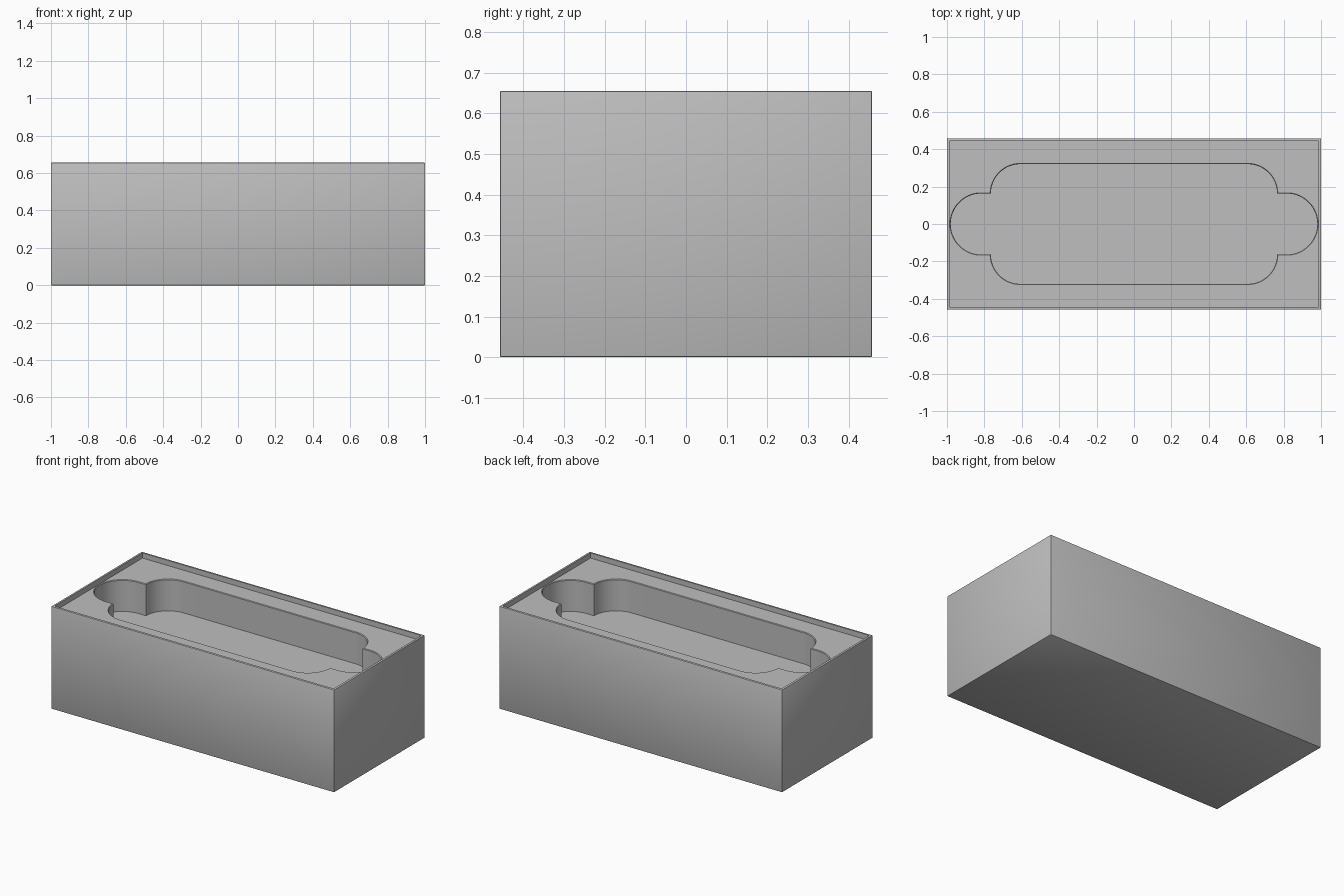
import bpy, bmesh, math

cube = bpy.data.objects.get("Cube")
if cube:
    bpy.data.objects.remove(cube, do_unlink=True)

LENGTH, WIDTH, HEIGHT = 2.0, 0.916, 0.655
LIP, LEDGE_Z, FLOOR_Z = 0.014, 0.622, 0.42
EDGE = 0.004

grey = bpy.data.materials.new("light_grey")
grey.use_nodes = True
colour = (0.52, 0.52, 0.52, 1)
grey.diffuse_color = colour
grey.node_tree.nodes["Principled BSDF"].inputs["Base Color"].default_value = colour


def add_object(name, bm):
    bmesh.ops.recalc_face_normals(bm, faces=bm.faces)
    mesh = bpy.data.meshes.new(name)
    bm.to_mesh(mesh)
    bm.free()
    mesh.materials.append(grey)
    obj = bpy.data.objects.new(name, mesh)
    bpy.context.collection.objects.link(obj)
    return obj


def box(name, sx, sy, z0, z1, bevel=0):
    bm = bmesh.new()
    bmesh.ops.create_cube(bm, size=1)
    for v in bm.verts:
        v.co = (v.co.x * sx, v.co.y * sy, z0 + (v.co.z + 0.5) * (z1 - z0))
    if bevel:
        bmesh.ops.bevel(bm, geom=bm.edges[:], offset=bevel, segments=2,
                        affect='EDGES', profile=0.5)
    return add_object(name, bm)


def pocket_outline(grow, steps=20):
    """Rounded tray outline with a narrower round lobe at each end."""
    lobe, corner = 0.163 + grow, 0.157 + grow
    angles = [math.pi / 2 * i / steps for i in range(steps + 1)]
    quarter = [(0.817 + lobe * math.cos(a), lobe * math.sin(a)) for a in angles]
    quarter += [(0.608 + corner * math.cos(a), 0.163 + corner * math.sin(a))
                for a in angles if corner * math.sin(a) > grow + 1e-4]
    # the step between lobe and tray stays a sharp inner corner
    quarter.insert(steps + 1, (0.765 + grow, lobe))
    half = quarter + [(-x, y) for x, y in reversed(quarter)]
    return half + [(x, -y) for x, y in reversed(half[1:-1])]


def loft(name, levels):
    """Stack outlines given as (z, grow) and close both ends."""
    bm = bmesh.new()
    rings = [[bm.verts.new((x, y, z)) for x, y in pocket_outline(g)]
             for z, g in levels]
    n = len(rings[0])
    for low, high in zip(rings, rings[1:]):
        for i in range(n):
            j = (i + 1) % n
            bm.faces.new((low[i], low[j], high[j], high[i]))
    bm.faces.new(rings[0])
    bm.faces.new(rings[-1])
    return add_object(name, bm)


# Solid block with slightly softened edges
body = box("tray_body", LENGTH, WIDTH, 0, HEIGHT, EDGE)

# Shallow recess inside the lip, then the deep pocket with an eased rim
recess = box("recess_cutter", LENGTH - 2 * LIP, WIDTH - 2 * LIP,
             LEDGE_Z, HEIGHT + 0.1)
pocket = loft("pocket_cutter", [(FLOOR_Z, 0), (LEDGE_Z - EDGE, 0),
                                (LEDGE_Z, EDGE), (HEIGHT - 0.01, EDGE)])

for cutter in (recess, pocket):
    mod = body.modifiers.new(cutter.name, 'BOOLEAN')
    mod.operation = 'DIFFERENCE'
    mod.solver = 'EXACT'
    mod.object = cutter

# Apply the cuts and remove the helpers
bpy.context.view_layer.objects.active = body
body.select_set(True)
for mod in list(body.modifiers):
    bpy.ops.object.modifier_apply(modifier=mod.name)
for cutter in (recess, pocket):
    bpy.data.objects.remove(cutter, do_unlink=True)
bpy.ops.object.shade_smooth_by_angle(angle=math.radians(30))
